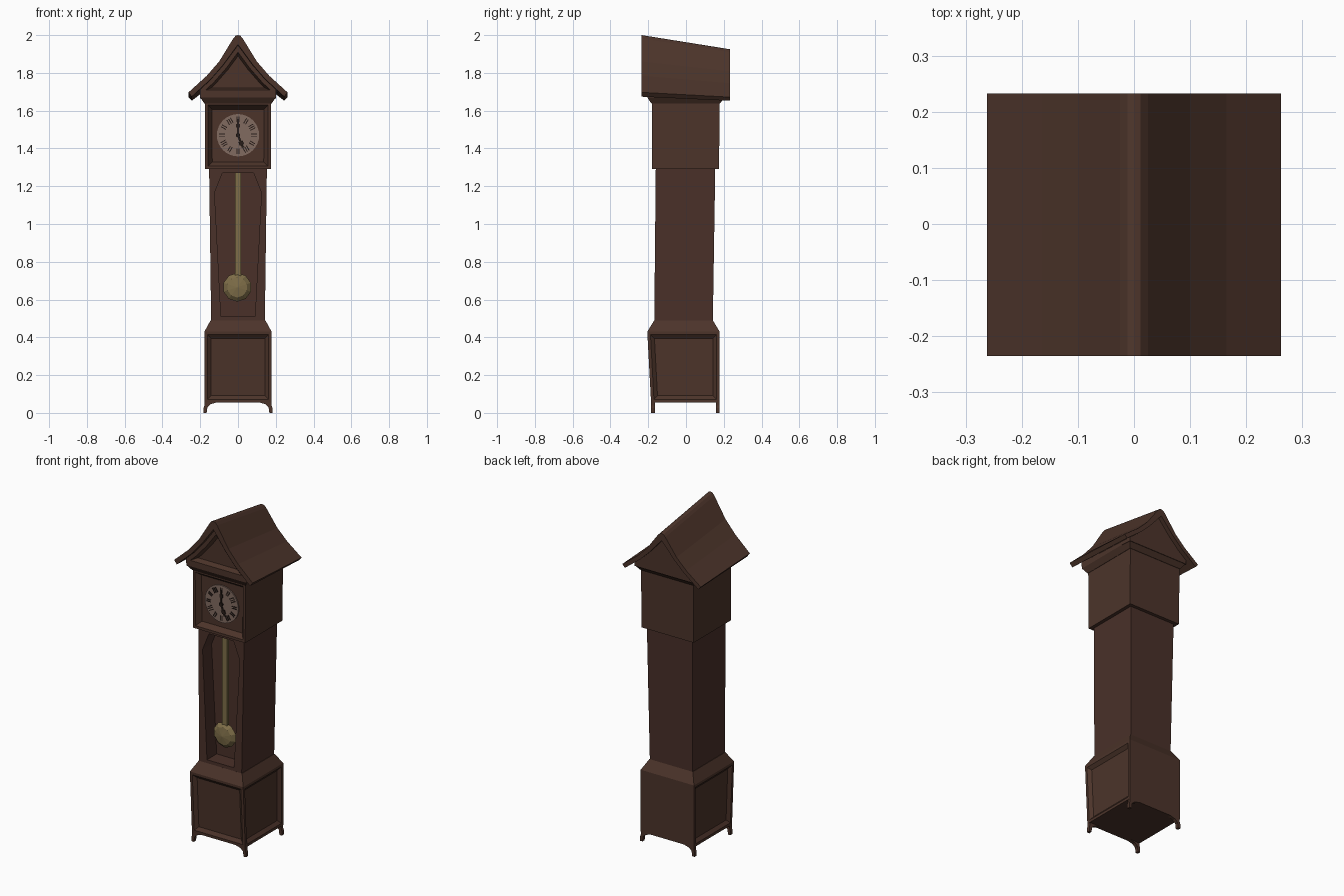
import bpy, bmesh, math
from mathutils import Matrix, Vector

if "Cube" in bpy.data.objects:
    bpy.data.objects.remove(bpy.data.objects["Cube"])


def material(name, rgb):
    m = bpy.data.materials.new(name)
    m.use_nodes = True
    m.diffuse_color = (*rgb, 1)
    m.node_tree.nodes["Principled BSDF"].inputs["Base Color"].default_value = (*rgb, 1)
    return m


wood = material("dark wood", (0.072, 0.034, 0.023))
red_wood = material("reddish wood", (0.068, 0.030, 0.022))
ivory = material("dial ivory", (0.22, 0.145, 0.118))
ink = material("dial ink", (0.020, 0.012, 0.009))
brass = material("aged brass", (0.21, 0.155, 0.065))


def finish(name, bm, mat):
    bmesh.ops.recalc_face_normals(bm, faces=bm.faces)
    mesh = bpy.data.meshes.new(name)
    bm.to_mesh(mesh)
    bm.free()
    mesh.materials.append(mat)
    obj = bpy.data.objects.new(name, mesh)
    bpy.context.scene.collection.objects.link(obj)
    return obj


def skin(bm, rings):
    """Join equal rings of points into a closed solid."""
    loops = [[bm.verts.new(p) for p in ring] for ring in rings]
    for a, b in zip(loops, loops[1:]):
        for i in range(len(a)):
            j = (i + 1) % len(a)
            bm.faces.new((a[i], a[j], b[j], b[i]))
    bm.faces.new(loops[0])
    bm.faces.new(loops[-1])
    bmesh.ops.recalc_face_normals(bm, faces=bm.faces)


def recess(bm, faces, frame, slope, depth):
    """Leave a flat frame, then sink a bevelled panel into each face."""
    bmesh.ops.inset_individual(bm, faces=faces, thickness=frame, use_even_offset=True)
    bmesh.ops.inset_individual(bm, faces=faces, thickness=slope, depth=-depth,
                               use_even_offset=True)


def stack(levels):
    """Rectangular solid from levels of (z, half width, front y, back y)."""
    bm = bmesh.new()
    skin(bm, [[(-x, f, z), (x, f, z), (x, b, z), (-x, b, z)] for z, x, f, b in levels])
    return bm


def prism(profile, y0, y1, bend=lambda p: p):
    """Extrude an (x, z) profile along y."""
    bm = bmesh.new()
    skin(bm, [[bend(Vector((x, y, z))) for x, z in profile] for y in (y0, y1)])
    return bm


def mirrored(half):
    """Complete a half profile that runs from the centre line outwards."""
    return half + [(-x, z) for x, z in reversed(half) if x > 0]


def facing(bm, axis):
    return max(bm.faces, key=lambda f: (round(f.normal.dot(Vector(axis)), 2), f.calc_area()))


def add_bar(bm, width, length, radius, angle, shift, y):
    """Thin bar on the dial, centred at a radius along a clock angle."""
    m = (Matrix.Translation((0, y, DIAL_Z)) @ Matrix.Rotation(angle, 4, 'Y')
         @ Matrix.Translation((shift, 0, radius))
         @ Matrix.Diagonal((width, 0.004, length, 1)))
    bmesh.ops.create_cube(bm, size=1, matrix=m)


# Feet and curved aprons, front and back
apron = mirrored([(0, 0.056), (0.11, 0.056), (0.145, 0.046), (0.162, 0.03), (0.166, 0),
                  (0.182, 0), (0.182, 0.026), (0.177, 0.04), (0.177, 0.07), (0, 0.07)])
finish("front_feet_apron", prism(apron, -0.184, -0.164), wood)
finish("back_feet_apron", prism(apron, 0.158, 0.178), wood)

# Plinth with sunk panels on the front and both sides
bm = stack([(0.056, 0.178, -0.185, 0.178), (0.43, 0.178, -0.205, 0.178),
            (0.49, 0.145, -0.168, 0.142)])
recess(bm, [facing(bm, d) for d in ((0, -1, 0), (1, 0, 0), (-1, 0, 0))], 0.016, 0.02, 0.016)
finish("plinth", bm, wood)

# Tapered trunk with an open pendulum case
trunk = finish("trunk", stack([(0.48, 0.142, -0.168, 0.142), (1.30, 0.153, -0.16, 0.155)]),
               red_wood)
opening = mirrored([(0, 0.51), (0.09, 0.51), (0.124, 1.165), (0.082, 1.27), (0, 1.27)])
cutter = finish("case_cutter", prism(opening, -0.3, -0.075), red_wood)
cutter.hide_render = True
cutter.hide_viewport = True
cut = trunk.modifiers.new("opening", 'BOOLEAN')
cut.operation = 'DIFFERENCE'
cut.solver = 'EXACT'
cut.object = cutter

# Pendulum
finish("pendulum_rod", stack([(0.70, 0.017, -0.128, -0.112), (1.275, 0.017, -0.128, -0.112)]),
       brass)
bm = bmesh.new()
bmesh.ops.create_uvsphere(bm, u_segments=10, v_segments=4, radius=1,
                          matrix=Matrix.Translation((-0.004, -0.12, 0.665))
                          @ Matrix.Diagonal((0.076, 0.028, 0.076, 1))
                          @ Matrix.Rotation(math.pi / 2, 4, 'X'))
finish("pendulum_bob", bm, brass)

# Hood with a framed dial recess, and the flared cornice above it
bm = stack([(1.29, 0.174, -0.18, 0.175), (1.645, 0.176, -0.18, 0.178)])
recess(bm, [facing(bm, (0, -1, 0))], 0.016, 0.022, 0.03)
finish("hood", bm, wood)
finish("cornice", stack([(1.638, 0.178, -0.183, 0.18), (1.67, 0.2, -0.205, 0.205),
                         (1.692, 0.2, -0.205, 0.205)]), wood)

# Dial
DIAL_Z = 1.47
bm = bmesh.new()
bmesh.ops.create_cone(bm, cap_ends=True, segments=32, radius1=0.112, radius2=0.112, depth=0.008,
                      matrix=Matrix.Translation((0, -0.153, DIAL_Z))
                      @ Matrix.Rotation(math.pi / 2, 4, 'X'))
finish("dial", bm, ivory)

# Hour marks as small groups of bars
bm = bmesh.new()
for hour in range(12):
    count = 2 + hour % 3 // 2
    for k in range(count):
        add_bar(bm, 0.005, 0.03, 0.085, math.tau * hour / 12,
                (k - (count - 1) / 2) * 0.011, -0.158)
finish("hour_marks", bm, ink)

# Hands and centre boss
bm = bmesh.new()
add_bar(bm, 0.009, 0.09, 0.04, 0, 0, -0.161)
add_bar(bm, 0.022, 0.02, 0.05, 0, 0, -0.161)
add_bar(bm, 0.011, 0.075, 0.032, math.radians(158), 0, -0.163)
add_bar(bm, 0.024, 0.02, 0.045, math.radians(158), 0, -0.163)
bmesh.ops.create_cone(bm, cap_ends=True, segments=10, radius1=0.012, radius2=0.012, depth=0.012,
                      matrix=Matrix.Translation((0, -0.161, DIAL_Z))
                      @ Matrix.Rotation(math.pi / 2, 4, 'X'))
finish("clock_hands", bm, ink)


# Roof sinks towards the back
def sag(p):
    t = (p.y + 0.235) / 0.468
    return Vector((p.x, p.y, p.z - t * (0.022 + 0.164 * (p.z - 1.677))))


outer = [(0, 2.0), (0.012, 1.997), (0.025, 1.982), (0.10, 1.86), (0.165, 1.785), (0.262, 1.697)]
inner = [(0.245, 1.674), (0.144, 1.767), (0.079, 1.842), (0, 1.95)]
finish("roof", prism(mirrored(outer + inner), -0.235, 0.233, sag), wood)

# Gable wall with a sunk triangular panel at the front
gable = mirrored([(0, 1.95), (0.079, 1.842), (0.144, 1.767), (0.2, 1.714), (0.2, 1.688),
                  (0, 1.688)])
bm = prism(gable, -0.21, 0.205, sag)
recess(bm, [facing(bm, (0, -1, 0))], 0.022, 0.012, 0.03)
finish("gable", bm, wood)
